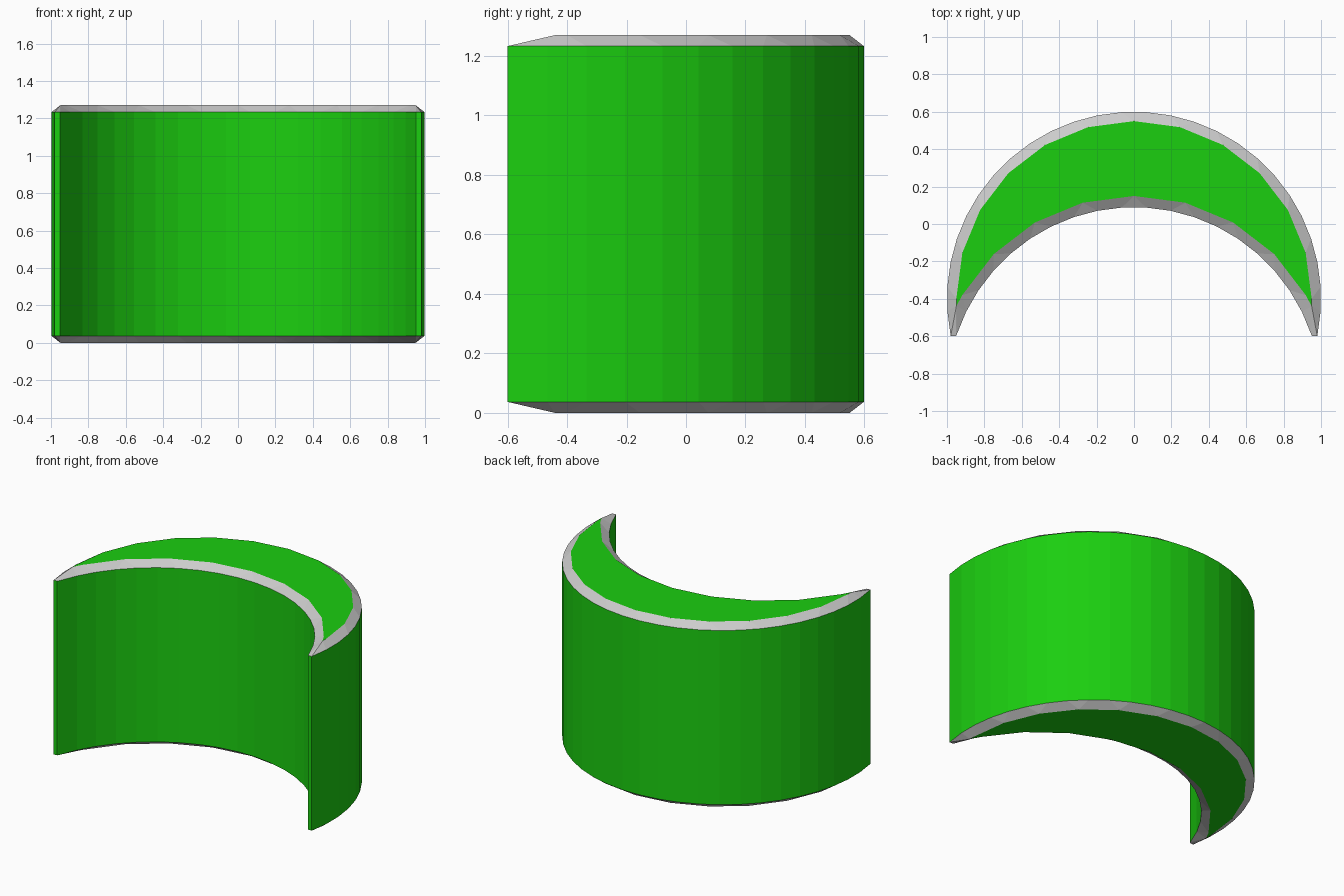
import bpy, bmesh
from math import sin, cos, radians

if "Cube" in bpy.data.objects:
    bpy.data.objects.remove(bpy.data.objects["Cube"])

H, BEVEL = 1.27, 0.037          # total height, bevel height
OUT_Y, IN_Y = -0.40, -0.91      # centres of outer and inner arcs


def arc(radius, cy, angles, tip):
    """Arc from left tip to right tip; angles are measured from +y."""
    right = [(radius * sin(radians(a)), cy + radius * cos(radians(a))) for a in angles]
    right.append(tip)
    left = [(-x, y) for x, y in reversed(right) if x > 1e-6]
    return left + right


# Outline of the walls (fine arcs) and of the inset caps (coarse arcs)
fine = [3.75 + 7.5 * i for i in range(13)]
outer_wall = arc(1.0, OUT_Y, fine, (0.98, -0.60))
inner_wall = arc(1.0, IN_Y, fine[:10], (0.953, -0.60))
outer_cap = arc(0.95, OUT_Y, range(0, 91, 15), (0.95, -0.44))
inner_cap = arc(1.06, IN_Y, range(0, 61, 15), (0.95, -0.44))

bm = bmesh.new()


def verts(points, z):
    return [bm.verts.new((x, y, z)) for x, y in points]


def face(vs, mat):
    bm.faces.new(vs).material_index = mat


def strip(a, b):
    """Bevel strip between two rows with different point counts."""
    i = j = 0
    while i < len(a) - 1 or j < len(b) - 1:
        step_a = j == len(b) - 1 or (
            i < len(a) - 1
            and (a[i + 1].co - b[j].co).length < (a[i].co - b[j + 1].co).length)
        if step_a:
            face((a[i], a[i + 1], b[j]), 1)
            i += 1
        else:
            face((a[i], b[j + 1], b[j]), 1)
            j += 1


# Caps and grey bevels, bottom and top
rims = []
for rim_z, cap_z in ((BEVEL, 0), (H - BEVEL, H)):
    wo, wi = verts(outer_wall, rim_z), verts(inner_wall, rim_z)
    co = verts(outer_cap, cap_z)
    ci = [co[0]] + verts(inner_cap[1:-1], cap_z) + [co[-1]]
    strip(wo, co)
    strip(wi, ci)
    for k in (0, -1):
        face((wo[k], wi[k], co[k]), 1)
    face(co + ci[-2:0:-1], 0)
    rims.append(wo + wi[::-1])

# Green walls
low, high = rims
for k in range(len(low)):
    n = (k + 1) % len(low)
    face((low[k], low[n], high[n], high[k]), 0)

bmesh.ops.recalc_face_normals(bm, faces=bm.faces)
mesh = bpy.data.meshes.new("crescent_block")
bm.to_mesh(mesh)
bm.free()

for name, colour in (("green", (0.011, 0.62, 0.005, 1)), ("grey", (0.8, 0.8, 0.8, 1))):
    mat = bpy.data.materials.new(name)
    mat.diffuse_color = colour
    mat.use_nodes = True
    mat.node_tree.nodes["Principled BSDF"].inputs["Base Color"].default_value = mat.diffuse_color
    mesh.materials.append(mat)

bpy.context.collection.objects.link(bpy.data.objects.new("crescent_block", mesh))
